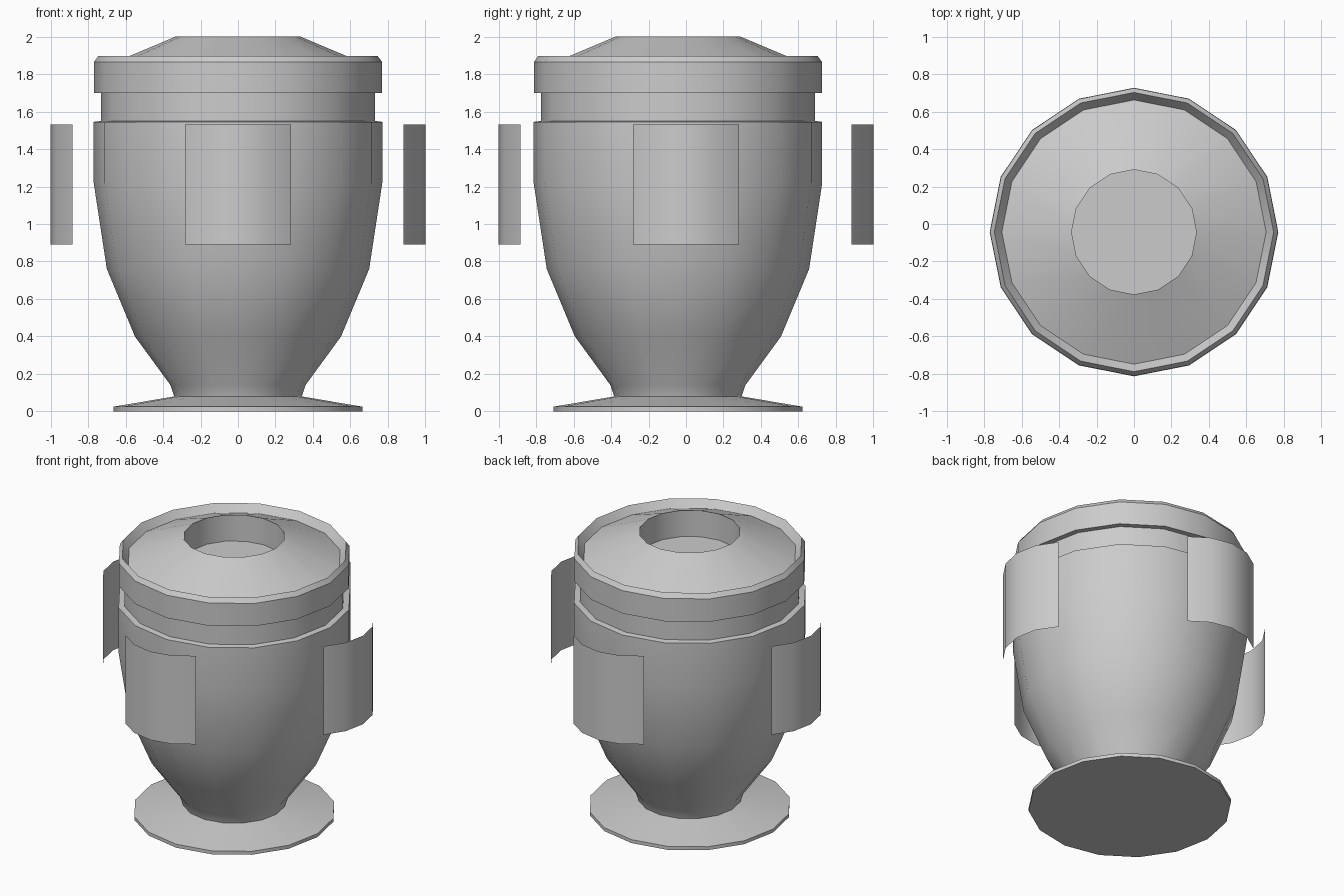
import bpy
import bmesh
from math import cos, sin, pi, radians

cube = bpy.data.objects.get("Cube")
if cube:
    bpy.data.objects.remove(cube, do_unlink=True)

SIDES = 16
BODY_Y = -0.043  # the vessel sits slightly forward of the ring of panels

grey = bpy.data.materials.new("light_grey")
grey.use_nodes = True
grey.diffuse_color = (0.6, 0.6, 0.6, 1)
grey.node_tree.nodes["Principled BSDF"].inputs["Base Color"].default_value = (0.6, 0.6, 0.6, 1)


def finish(name, bm, y=0.0, angle=30):
    mesh = bpy.data.meshes.new(name)
    bm.to_mesh(mesh)
    bm.free()
    obj = bpy.data.objects.new(name, mesh)
    obj.location.y = y
    bpy.context.collection.objects.link(obj)
    mesh.materials.append(grey)
    bpy.ops.object.select_all(action='DESELECT')
    obj.select_set(True)
    bpy.context.view_layer.objects.active = obj
    bpy.ops.object.shade_smooth_by_angle(angle=radians(angle))
    return obj


def turned(name, profile, cap_start=False, cap_end=False):
    """Turn (radius, height) points, listed bottom to top, around z."""
    bm = bmesh.new()
    rings = [[bm.verts.new((r * cos(2 * pi * i / SIDES), r * sin(2 * pi * i / SIDES), z))
              for i in range(SIDES)] for r, z in profile]
    for low, high in zip(rings, rings[1:]):
        for i in range(SIDES):
            j = (i + 1) % SIDES
            bm.faces.new((low[i], low[j], high[j], high[i]))
    if cap_start:
        bm.faces.new(rings[0][::-1])
    if cap_end:
        bm.faces.new(rings[-1])
    return finish(name, bm, BODY_Y)


# Foot plate
turned("foot_plate", [(0.665, 0), (0.665, 0.025), (0.34, 0.08)], cap_start=True)

# Tapering body with a narrow shoulder ledge
turned("body", [(0.34, 0.08), (0.36, 0.14), (0.55, 0.4), (0.7, 0.76),
                (0.77, 1.22), (0.77, 1.545), (0.73, 1.55)])

# Recessed band under the lid
turned("neck_band", [(0.73, 1.55), (0.73, 1.7)])

# Lid rim, sunken inner edge and cone
turned("lid", [(0.73, 1.7), (0.768, 1.7), (0.768, 1.865), (0.745, 1.897),
               (0.705, 1.843), (0.333, 2.0)])

# Opening in the lid
turned("opening_wall", [(0.333, 1.81), (0.333, 2.0)])
turned("opening_floor", [(0.0, 1.81), (0.333, 1.81)][::-1])

# Four curved sheets standing free around the body
for k, name in enumerate(("left", "back", "right", "front")):
    bm = bmesh.new()
    turn = k * pi / 2
    columns = []
    for step in range(-2, 3):
        a = step * pi / 8
        x, y = 0.6 + 0.4 * cos(a), 0.4 * sin(a)
        px, py = x * cos(turn) - y * sin(turn), x * sin(turn) + y * cos(turn)
        columns.append([bm.verts.new((px, py, z)) for z in (0.89, 1.53)])
    for a, b in zip(columns, columns[1:]):
        bm.faces.new((a[0], b[0], b[1], a[1]))
    finish(name + "_panel", bm)
